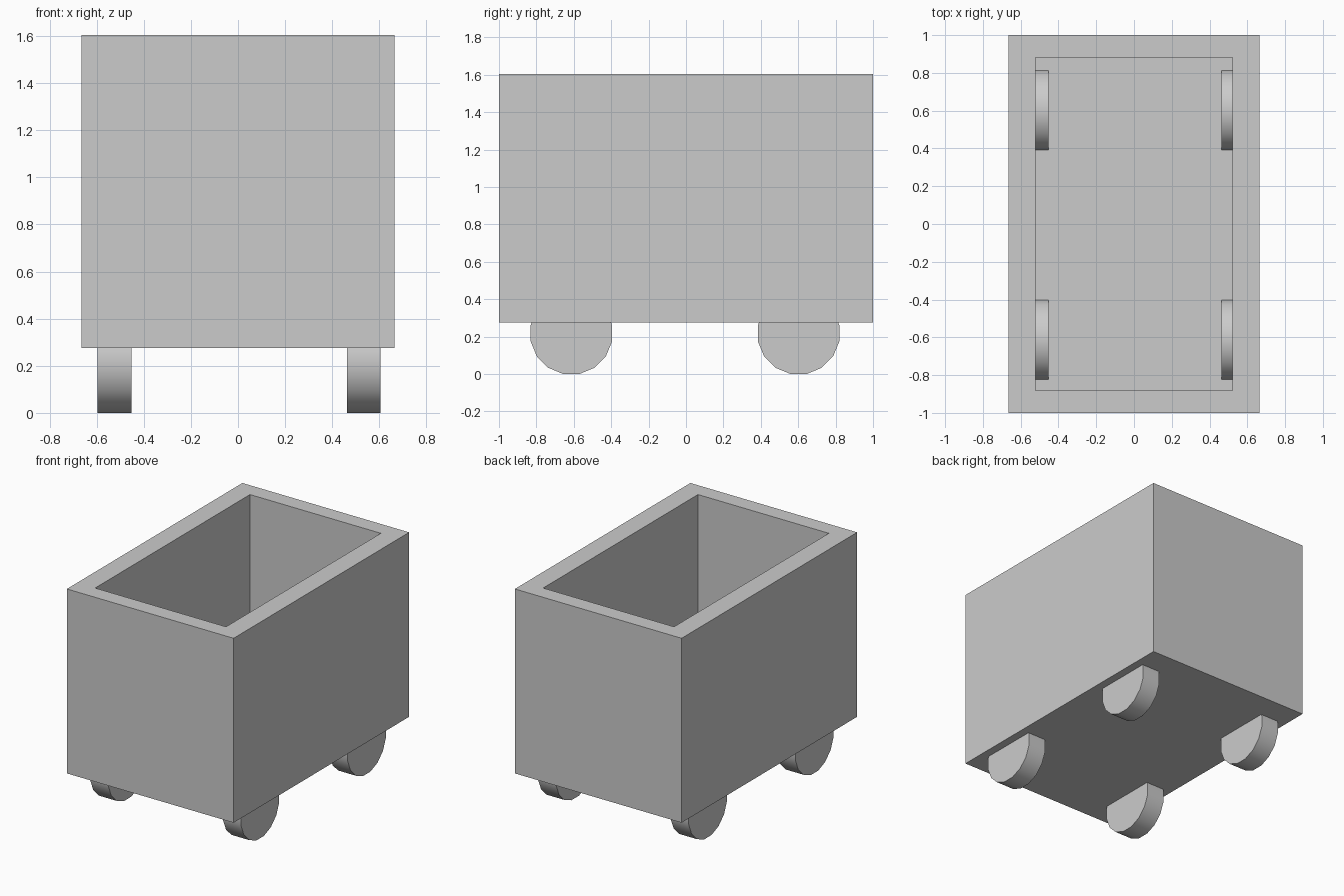
import bpy, bmesh, math
from mathutils import Matrix, Vector

if "Cube" in bpy.data.objects:
    bpy.data.objects.remove(bpy.data.objects["Cube"])

HALF_X, HALF_Y = 0.665, 1.0
BOTTOM, TOP, FLOOR = 0.275, 1.605, 0.28
INNER_X, INNER_Y = 0.522, 0.882


def add_object(name, bm):
    bmesh.ops.recalc_face_normals(bm, faces=bm.faces)
    mesh = bpy.data.meshes.new(name)
    bm.to_mesh(mesh)
    bm.free()
    ob = bpy.data.objects.new(name, mesh)
    bpy.context.collection.objects.link(ob)
    return ob


# Open-topped box: nested rectangular loops bridged from underside to inner floor
def make_box():
    bm = bmesh.new()
    loops = []
    for hx, hy, z in ((HALF_X, HALF_Y, BOTTOM), (HALF_X, HALF_Y, TOP),
                      (INNER_X, INNER_Y, TOP), (INNER_X, INNER_Y, FLOOR)):
        loops.append([bm.verts.new((sx * hx, sy * hy, z))
                      for sx, sy in ((-1, -1), (1, -1), (1, 1), (-1, 1))])
    for a, b in zip(loops, loops[1:]):
        for i in range(4):
            j = (i + 1) % 4
            bm.faces.new((a[i], a[j], b[j], b[i]))
    bm.faces.new(loops[0])
    bm.faces.new(loops[-1])
    add_object("cart_box", bm)


# Wheel: 16-sided disc along x, resting on a flat facet, rising through the floor
def make_wheel(name, x, y, sides=16, radius=0.222, width=0.143):
    bm = bmesh.new()
    apothem = radius * math.cos(math.pi / sides)
    turn = (Matrix.Translation(Vector((x, y, apothem)))
            @ Matrix.Rotation(math.pi / sides, 4, 'X')
            @ Matrix.Rotation(math.pi / 2, 4, 'Y'))
    bmesh.ops.create_cone(bm, cap_ends=True, segments=sides, radius1=radius,
                          radius2=radius, depth=width, matrix=turn)
    ob = add_object(name, bm)
    bpy.ops.object.select_all(action='DESELECT')
    ob.select_set(True)
    bpy.context.view_layer.objects.active = ob
    bpy.ops.object.shade_smooth_by_angle(angle=math.radians(40))


make_box()
for side, x in (("left", -0.524), ("right", 0.534)):
    for end, y in (("front", -0.613), ("back", 0.602)):
        make_wheel(f"{end}_{side}_wheel", x, y)
